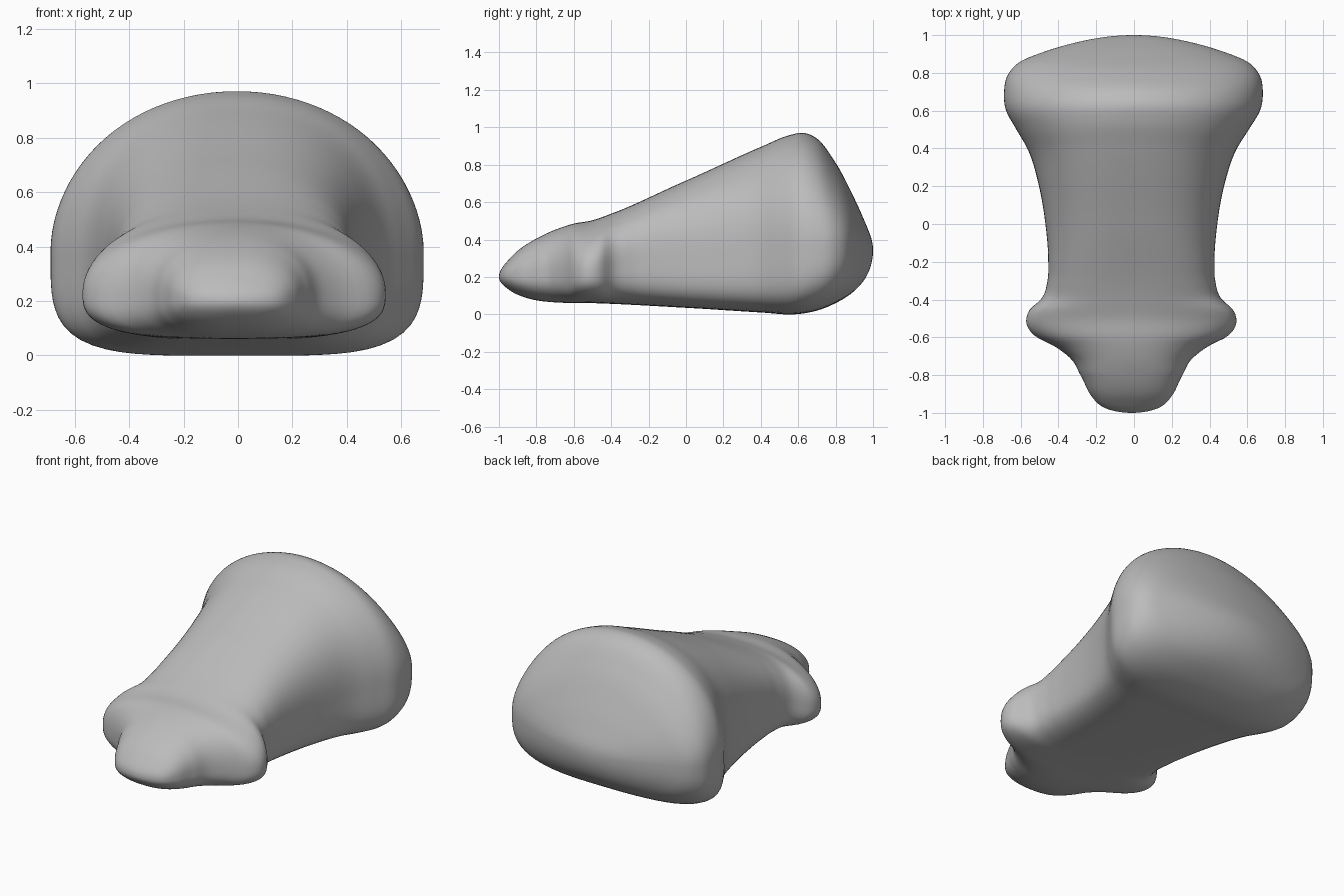
import bpy
import bmesh
from math import asin, sin, cos, pi

cube = bpy.data.objects.get("Cube")
if cube:
    bpy.data.objects.remove(cube, do_unlink=True)

STATIONS = 140
SIDES = 96


def make_curve(points):
    """Smooth interpolation along the length, with round (vertical) ends."""
    us = [asin(p[0]) for p in points]
    vs = [p[1] for p in points]
    last = len(us) - 1

    def slope(i):
        a, b = max(i - 1, 0), min(i + 1, last)
        if 0 < i < last:
            left = (vs[i] - vs[a]) / (us[i] - us[a])
            right = (vs[b] - vs[i]) / (us[b] - us[i])
            h0, h1 = us[i] - us[a], us[b] - us[i]
            return (left * h1 + right * h0) / (h0 + h1)
        return (vs[b] - vs[a]) / (us[b] - us[a])

    slopes = [slope(i) for i in range(last + 1)]

    def evaluate(u):
        i = 0
        while i < last - 1 and u > us[i + 1]:
            i += 1
        h = us[i + 1] - us[i]
        t = min(max((u - us[i]) / h, 0), 1)
        t2, t3 = t * t, t * t * t
        return ((2 * t3 - 3 * t2 + 1) * vs[i] + (t3 - 2 * t2 + t) * h * slopes[i]
                + (3 * t2 - 2 * t3) * vs[i + 1] + (t3 - t2) * h * slopes[i + 1])

    return evaluate


# Plan outline: rounded nose, two side lobes, waist, flared domed back
half_width = make_curve([
    (-1, 0), (-.97, .15), (-.9, .22), (-.8, .27), (-.7, .335), (-.64, .42),
    (-.6, .5), (-.55, .547), (-.5, .556), (-.45, .535), (-.4, .48),
    (-.3, .444), (-.2, .44), (0, .455), (.2, .49), (.4, .555), (.5, .615),
    (.6, .672), (.7, .685), (.8, .66), (.86, .6), (.91, .48), (.96, .31), (1, 0)])

# Side outline: upper and lower edges, and the height of the widest point
top = make_curve([
    (-1, .2), (-.95, .29), (-.9, .34), (-.8, .405), (-.7, .452), (-.6, .485),
    (-.5, .503), (-.4, .538), (0, .715), (.4, .895), (.55, .957), (.63, .97),
    (.7, .94), (.8, .81), (.9, .62), (.95, .51), (1, .34)])
bottom = make_curve([
    (-1, .2), (-.97, .15), (-.9, .105), (-.8, .075), (-.7, .064), (-.5, .06),
    (0, .035), (.4, .01), (.58, 0), (.7, .02), (.8, .06), (.9, .125),
    (.95, .18), (1, .34)])
middle = make_curve([(-1, .2), (-.8, .21), (-.5, .23), (-.3, .28), (0, .32),
                     (.65, .38), (1, .34)])

# Squareness of the section above and below the widest point
upper_power = make_curve([(-1, 2), (-.8, 2.5), (-.5, 2.2), (-.35, 2.7),
                          (0, 2.6), (.4, 2.3), (.65, 2), (1, 2)])
lower_power = make_curve([(-1, 2), (-.8, 2.6), (-.5, 3), (-.2, 4), (.5, 4.6),
                          (.7, 4), (.9, 2.6), (1, 2)])
side_shift = make_curve([(-1, -.012), (-.3, -.014), (.2, -.013), (.7, -.003), (1, 0)])


def section(bm, u):
    """One closed ring of the body across its length."""
    ring = []
    mid = middle(u)
    for k in range(SIDES):
        c, s = cos(2 * pi * k / SIDES), sin(2 * pi * k / SIDES)
        power = upper_power(u) if s >= 0 else lower_power(u)
        height = top(u) - mid if s >= 0 else mid - bottom(u)
        r = (abs(c) ** power + abs(s) ** power) ** (-1 / power)
        ring.append(bm.verts.new((side_shift(u) + half_width(u) * r * c,
                                  sin(u), mid + height * r * s)))
    return ring


# Body skin
bm = bmesh.new()
rings = [section(bm, -pi / 2 + pi * i / STATIONS) for i in range(1, STATIONS)]
for a, b in zip(rings, rings[1:]):
    for k in range(SIDES):
        n = (k + 1) % SIDES
        bm.faces.new((a[k], a[n], b[n], b[k]))

# Tips of the nose and the back
for ring, u in ((rings[0], -pi / 2), (rings[-1], pi / 2)):
    tip = bm.verts.new((side_shift(u), sin(u), middle(u)))
    for k in range(SIDES):
        bm.faces.new((ring[k], ring[(k + 1) % SIDES], tip))
bmesh.ops.recalc_face_normals(bm, faces=bm.faces)

mesh = bpy.data.meshes.new("body")
bm.to_mesh(mesh)
bm.free()
mesh.polygons.foreach_set("use_smooth", [True] * len(mesh.polygons))
body = bpy.data.objects.new("body", mesh)
bpy.context.collection.objects.link(body)

# Plain grey
grey = bpy.data.materials.new("plain grey")
grey.use_nodes = True
color = (.5, .5, .5, 1)
grey.diffuse_color = color
grey.node_tree.nodes["Principled BSDF"].inputs["Base Color"].default_value = color
mesh.materials.append(grey)
